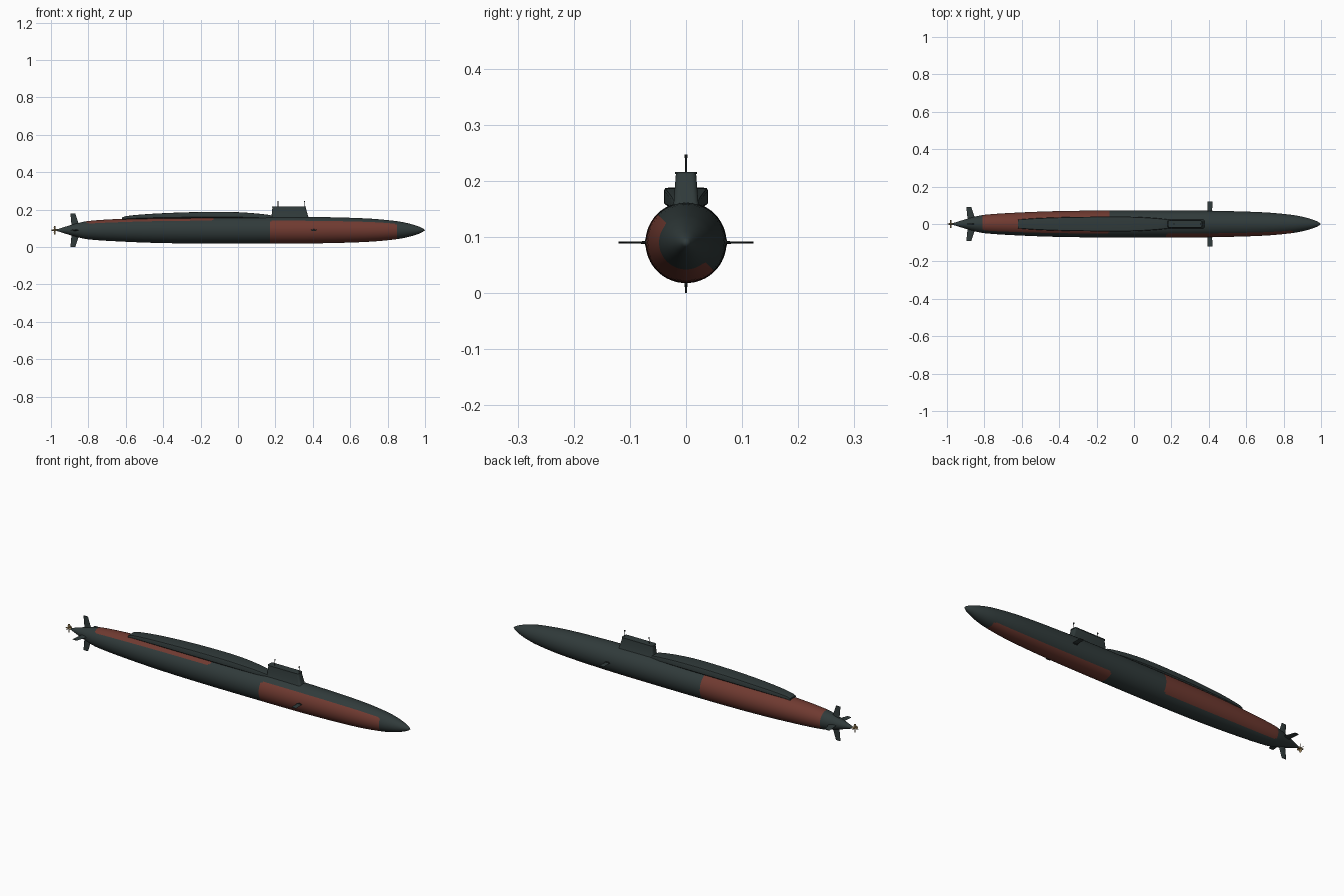
import bpy, bmesh, math
from mathutils import Vector, Matrix

if "Cube" in bpy.data.objects:
    bpy.data.objects.remove(bpy.data.objects["Cube"])

AXIS_Z = 0.09


def material(name, rgb):
    m = bpy.data.materials.new(name)
    m.use_nodes = True
    m.diffuse_color = (*rgb, 1)
    m.node_tree.nodes["Principled BSDF"].inputs["Base Color"].default_value = (*rgb, 1)
    return m


grey = material("dark_green_grey", (0.03, 0.043, 0.043))
red = material("rust_red", (0.16, 0.042, 0.03))
black = material("mast_black", (0.018, 0.022, 0.022))
brass = material("dull_brass", (0.26, 0.18, 0.08))


def loft(name, rings, mats, matrix=None, angle=35, rule=None):
    """Skin a list of equal-length closed rings and cap both ends."""
    bm = bmesh.new()
    rows = [[bm.verts.new(p) for p in ring] for ring in rings]
    n = len(rows[0])
    for a, b in zip(rows, rows[1:]):
        for i in range(n):
            j = (i + 1) % n
            bm.faces.new((a[i], a[j], b[j], b[i]))
    bm.faces.new(rows[0])
    bm.faces.new(rows[-1])
    if matrix:
        bm.transform(matrix)
    bmesh.ops.remove_doubles(bm, verts=bm.verts, dist=1e-5)
    bmesh.ops.recalc_face_normals(bm, faces=bm.faces)
    if rule:
        for f in bm.faces:
            f.material_index = rule(f.calc_center_median())
    me = bpy.data.meshes.new(name)
    bm.to_mesh(me)
    bm.free()
    for m in mats:
        me.materials.append(m)
    ob = bpy.data.objects.new(name, me)
    bpy.context.collection.objects.link(ob)
    bpy.ops.object.select_all(action='DESELECT')
    ob.select_set(True)
    bpy.context.view_layer.objects.active = ob
    bpy.ops.object.shade_smooth_by_angle(angle=math.radians(angle))
    return ob


def curve_value(pts, x):
    """Smooth interpolation through (x, value) points."""
    k = max(i for i in range(len(pts) - 1) if i == 0 or pts[i][0] <= x)
    slope = lambda i: ((pts[min(i + 1, len(pts) - 1)][1] - pts[max(i - 1, 0)][1])
                       / (pts[min(i + 1, len(pts) - 1)][0] - pts[max(i - 1, 0)][0]))
    (x0, y0), (x1, y1) = pts[k], pts[k + 1]
    h = x1 - x0
    t = (x - x0) / h
    return ((1 + 2 * t) * (1 - t) ** 2 * y0 + t * (1 - t) ** 2 * h * slope(k)
            + t * t * (3 - 2 * t) * y1 + t * t * (t - 1) * h * slope(k + 1))


def circle(x, r, n):
    return [Vector((x, r * math.cos(a), AXIS_Z + r * math.sin(a)))
            for a in (math.tau * i / n for i in range(n))]


# Hull: turned body with one rust half on each side of a diagonal plane
hull_profile = [(-0.97, 0.004), (-0.87, 0.034), (-0.8, 0.049), (-0.6, 0.062),
                (-0.4, 0.069), (-0.15, 0.072), (0.2, 0.072), (0.45, 0.07),
                (0.7, 0.062), (0.85, 0.048), (0.92, 0.034), (0.97, 0.018),
                (0.99, 0.008), (1.0, 0.0)]


def hull_radius(x):
    return max(curve_value(hull_profile, x), 0)


def hull_colour(c):
    y, z = c.y, c.z - AXIS_Z
    side = (y + z) / math.sqrt(2)
    if side < 0:
        start, end = 0.17, 0.85
    else:
        start, end = -0.81, -0.13
    if not start < c.x < end:
        return 0
    # rounded patch corners
    r = math.hypot(y, z)
    edge = r * math.asin(min(abs(side) / r, 1))
    ends = min(c.x - start, end - c.x)
    size = 0.02
    if edge < size and ends < size and math.hypot(size - edge, size - ends) > size:
        return 0
    return 1


stations = [-0.97 + 0.01 * i for i in range(198)]
loft("hull", [circle(x, hull_radius(x), 64) for x in stations], [grey, red],
     rule=hull_colour)

# Raised deck casing behind the sail, undercut where it meets the hull
casing_width = [(-0.62, 0.024), (-0.5, 0.032), (-0.35, 0.037), (-0.2, 0.039),
                (-0.03, 0.039), (0.08, 0.034), (0.17, 0.026), (0.19, 0.022)]
casing_top = [(-0.62, 0.158), (-0.6, 0.165), (-0.5, 0.175), (-0.35, 0.183),
              (-0.2, 0.187), (-0.03, 0.187), (0.08, 0.181), (0.17, 0.171),
              (0.19, 0.164)]
rings = []
for i in range(55):
    x = -0.62 + 0.015 * i
    w, top = curve_value(casing_width, x), curve_value(casing_top, x)
    ledge = top - 0.6 * (top - 0.142)
    half = [(0.5 * w, 0.143), (w, ledge), (w, top - 0.005), (0.94 * w, top - 0.001),
            (0.8 * w, top)]
    rings.append([Vector((x, y, z)) for y, z in half]
                 + [Vector((x, -y, z)) for y, z in reversed(half)])
loft("deck_casing", rings, [grey])


# Sail: rounded box with flared foot and thin overhanging cap
def rounded_box(z, x0, x1, w, r=0.01):
    cx, ring = (x0 + x1) / 2, []
    for q, (sx, sy) in enumerate(((1, 1), (-1, 1), (-1, -1), (1, -1))):
        for s in range(6):
            a = math.pi / 2 * (q + s / 5)
            ring.append(Vector((cx + sx * ((x1 - x0) / 2 - r) + r * math.cos(a),
                                sy * (w - r) + r * math.sin(a), z)))
    return ring


loft("sail", [rounded_box(0.148, 0.172, 0.384, 0.028),
              rounded_box(0.161, 0.179, 0.376, 0.022),
              rounded_box(0.213, 0.184, 0.361, 0.018)], [grey])
loft("sail_cap", [rounded_box(z, 0.182, 0.363, 0.0195) for z in (0.212, 0.216)], [grey])


# Masts
def disc(z, x, r):
    return [Vector((x + r * math.cos(a), r * math.sin(a), z))
            for a in (math.tau * i / 10 for i in range(10))]


for label, x in (("aft", 0.214), ("forward", 0.355)):
    loft(label + "_mast", [disc(0.21, x, 0.0016), disc(0.241, x, 0.0016),
                           disc(0.241, x, 0.003), disc(0.247, x, 0.003)], [black])


# Fins: elliptical foil sections stacked along local z, then rotated about the hull axis
def foil(name, sections, turn, mat=grey):
    rings = [[Vector((x + chord / 2 * math.cos(a), thick / 2 * math.sin(a), span))
              for a in (math.tau * i / 14 for i in range(14))]
             for span, x, chord, thick in sections]
    place = Matrix.Translation((0, 0, AXIS_Z)) @ Matrix.Rotation(turn, 4, 'X')
    return loft(name, rings, [mat], place, angle=50)


for i, label in enumerate(("upper_rudder", "right_stern_plane",
                           "lower_rudder", "left_stern_plane")):
    foil(label, [(0.015, -0.867, 0.044, 0.008), (0.09, -0.883, 0.026, 0.004)],
         i * math.pi / 2)

for label, turn in (("front", math.pi / 2), ("back", -math.pi / 2)):
    foil(label + "_bow_plane", [(0.05, 0.405, 0.022, 0.005),
                                (0.12, 0.407, 0.027, 0.003)], turn)
    foil(label + "_bow_plane_socket", [(0.06, 0.405, 0.034, 0.014),
                                       (0.073, 0.405, 0.03, 0.01)], turn, black)

# Propeller
loft("propeller_hub", [circle(x, r, 16) for x, r in
                       ((-0.965, 0.005), (-0.985, 0.005), (-0.995, 0.003), (-1.0, 0.0))],
     [brass])
for i in range(4):
    rings = []
    for span, chord, twist in ((0.003, 0.007, 0.9), (0.013, 0.014, 0.7), (0.022, 0.007, 0.5)):
        for_ring = [(chord, 0), (0, 0.001), (-chord, 0), (0, -0.001)]
        rings.append([Vector((-0.98 + u / 2 * math.cos(twist) - v * math.sin(twist),
                              u / 2 * math.sin(twist) + v * math.cos(twist), span))
                      for u, v in for_ring])
    loft("propeller_blade_%d" % (i + 1), rings, [brass],
         Matrix.Translation((0, 0, AXIS_Z)) @ Matrix.Rotation(i * math.pi / 2, 4, 'X'))
